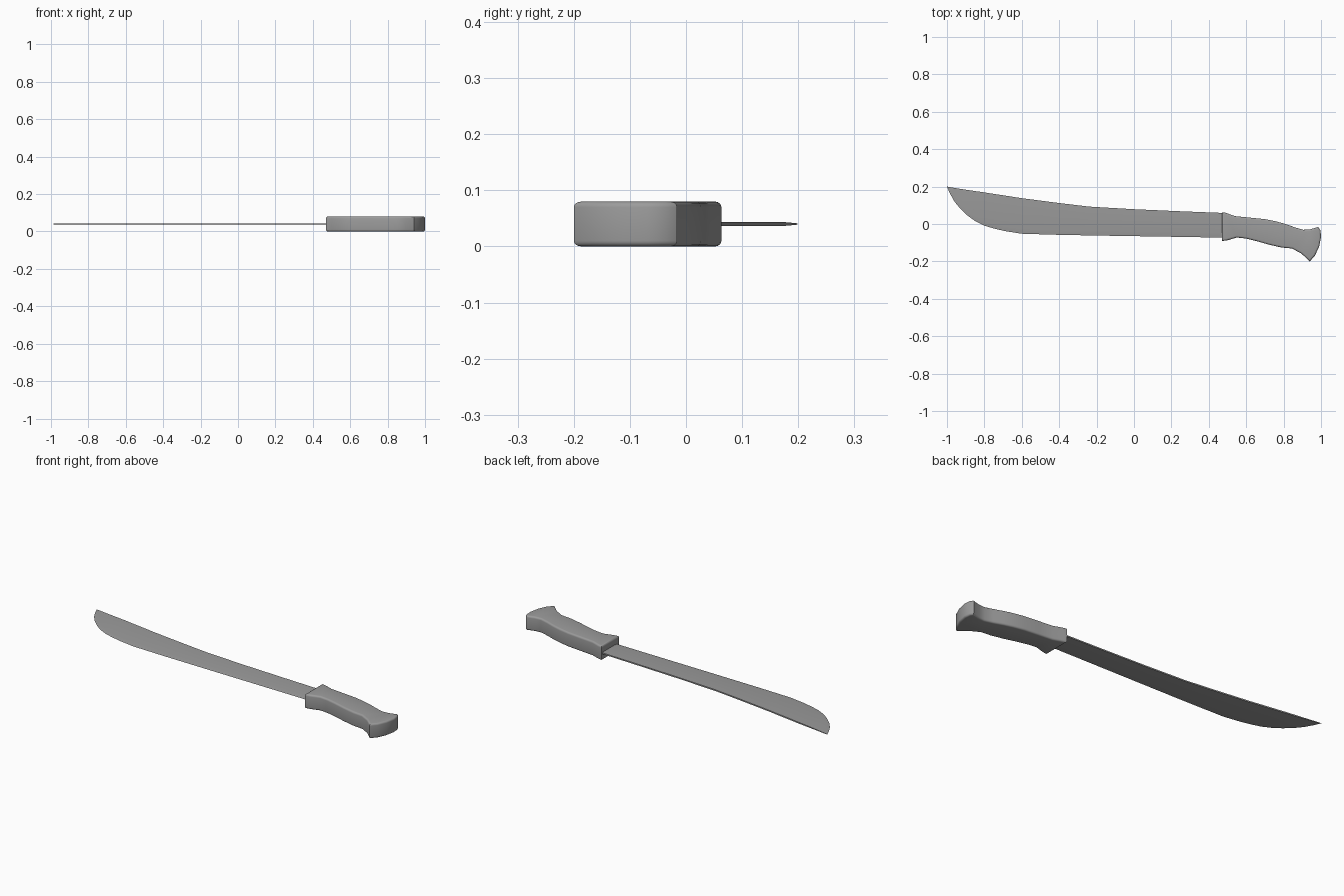
import bpy
import bmesh
import math

if "Cube" in bpy.data.objects:
    bpy.data.objects.remove(bpy.data.objects["Cube"])

# Dark grey finish shared by both parts
grey = bpy.data.materials.new("dark_grey")
grey.diffuse_color = (0.33, 0.33, 0.33, 1)
grey.use_nodes = True
grey.node_tree.nodes["Principled BSDF"].inputs["Base Color"].default_value = grey.diffuse_color


def finish(bm, name, angle):
    bmesh.ops.recalc_face_normals(bm, faces=bm.faces[:])
    mesh = bpy.data.meshes.new(name)
    bm.to_mesh(mesh)
    bm.free()
    mesh.materials.append(grey)
    ob = bpy.data.objects.new(name, mesh)
    bpy.context.collection.objects.link(ob)
    bpy.ops.object.select_all(action='DESELECT')
    ob.select_set(True)
    bpy.context.view_layer.objects.active = ob
    bpy.ops.object.shade_smooth_by_angle(angle=math.radians(angle))
    return ob


MID = 0.04

# Blade: (x, spine y, edge y) stations lofted from tip to handle
stations = [(-0.985, 0.197, 0.165), (-0.96, 0.193, 0.12), (-0.93, 0.188, 0.083),
            (-0.89, 0.182, 0.045), (-0.85, 0.176, 0.016), (-0.80, 0.169, -0.009),
            (-0.75, 0.161, -0.024), (-0.69, 0.152, -0.038), (-0.60, 0.138, -0.052),
            (-0.40, 0.112, -0.058), (-0.24, 0.093, -0.061), (0.0, 0.079, -0.065),
            (0.25, 0.068, -0.069), (0.48, 0.059, -0.073)]
bm = bmesh.new()
tip = bm.verts.new((-1.0, 0.2, MID))
previous = None
for x, spine, edge in stations:
    t = 0.0035 * min(1.0, 0.35 + (x + 1) * 4)
    grind = edge + min(0.025, (spine - edge) * 0.4)
    ring = [bm.verts.new((x, y, MID + z)) for y, z in
            ((spine, t), (grind, t), (edge, 0), (grind, -t), (spine, -t))]
    for i in range(5):
        j = (i + 1) % 5
        if previous:
            bm.faces.new((previous[i], previous[j], ring[j], ring[i]))
        else:
            bm.faces.new((tip, ring[j], ring[i]))
    previous = ring
bm.faces.new(previous)
finish(bm, "blade", 20)

# Handle: curved grip outline with flared guard and hooked pommel, rounded rims
outline = [(0.47, 0.063), (0.49, 0.060), (0.54, 0.042), (0.62, 0.034), (0.70, 0.026),
           (0.76, 0.014), (0.81, 0.0), (0.86, -0.018), (0.905, -0.031),
           (0.94, -0.029), (0.985, -0.016), (0.997, -0.035), (1.0, -0.07),
           (0.99, -0.12), (0.968, -0.168), (0.94, -0.2), (0.895, -0.158),
           (0.845, -0.131), (0.79, -0.126), (0.72, -0.11), (0.65, -0.09),
           (0.60, -0.078), (0.55, -0.072), (0.50, -0.087), (0.47, -0.091)]
bm = bmesh.new()
base = bm.faces.new([bm.verts.new((x, y, 0)) for x, y in outline])
top = bmesh.ops.extrude_face_region(bm, geom=[base])
bmesh.ops.translate(bm, vec=(0, 0, 0.08),
                    verts=[v for v in top["geom"] if isinstance(v, bmesh.types.BMVert)])
bmesh.ops.recalc_face_normals(bm, faces=bm.faces[:])
rims = [e for e in bm.edges if abs(e.verts[0].co.z - e.verts[1].co.z) < 1e-5]
bmesh.ops.bevel(bm, geom=rims, offset=0.01, segments=4, profile=0.5,
                affect='EDGES', clamp_overlap=False)
finish(bm, "handle", 35)
